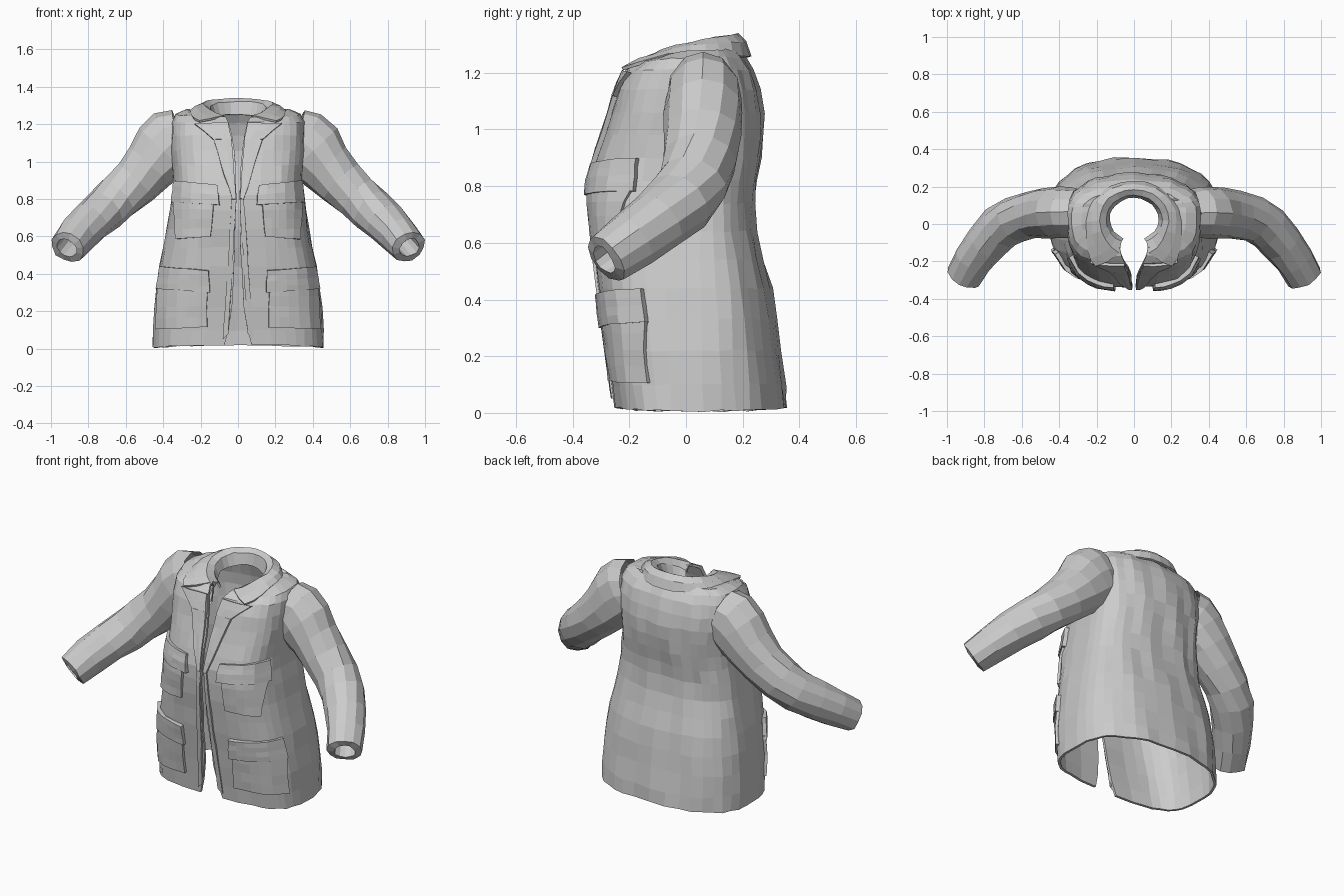
import bpy, bmesh, math, random
from mathutils import Vector

random.seed(4)
cube = bpy.data.objects.get("Cube")
if cube:
    bpy.data.objects.remove(cube, do_unlink=True)

cloth = bpy.data.materials.new("grey_cloth")
cloth.use_nodes = True
GREY = (0.6, 0.6, 0.6, 1)
cloth.diffuse_color = GREY
cloth.node_tree.nodes["Principled BSDF"].inputs["Base Color"].default_value = GREY


def loft(name, rows, closed=False, thick=0.0, offset=-1, jitter=0.0):
    """Skin a list of equal-length point rows; optional thickness and creases."""
    bm = bmesh.new()
    grid = [[bm.verts.new(Vector(p) + Vector([random.uniform(-jitter, jitter) for _ in range(3)]))
             for p in row] for row in rows]
    n = len(rows[0])
    for a, b in zip(grid, grid[1:]):
        for i in range(n if closed else n - 1):
            j = (i + 1) % n
            bm.faces.new((a[i], a[j], b[j], b[i]))
    mesh = bpy.data.meshes.new(name)
    bm.to_mesh(mesh)
    bm.free()
    mesh.materials.append(cloth)
    ob = bpy.data.objects.new(name, mesh)
    bpy.context.collection.objects.link(ob)
    if thick:
        mod = ob.modifiers.new("thickness", 'SOLIDIFY')
        mod.thickness, mod.offset = thick, offset
    return ob


# Torso sections: z, half width, front y, back y, half opening
SECTIONS = [
    (.02, .455, -.25, .355, .075), (.10, .455, -.262, .347, .05), (.22, .45, -.278, .333, .028),
    (.33, .437, -.292, .32, .022), (.44, .42, -.308, .30, .018), (.54, .40, -.32, .272, .014),
    (.64, .38, -.33, .25, .012), (.74, .365, -.34, .24, .01), (.82, .352, -.336, .25, .01),
    (.90, .345, -.315, .262, .012), (.98, .35, -.288, .27, .016), (1.06, .358, -.262, .272, .022),
    (1.14, .36, -.24, .26, .034), (1.21, .355, -.21, .235, .052), (1.255, .335, -.17, .205, .07),
    (1.282, .28, -.13, .18, .075), (1.27, .17, -.11, .16, .075)]
MID, FRONT, BACK = .05, 3.4, 2.4


def section(z):
    for a, b in zip(SECTIONS, SECTIONS[1:]):
        if a[0] <= z <= b[0]:
            f = (z - a[0]) / (b[0] - a[0])
            return [u + (v - u) * f for u, v in zip(a, b)]
    return SECTIONS[0]


def front(x, z, lift=0.0):
    """Point on the front of the torso, lifted off the cloth."""
    _, w, yf, _, _ = section(z)
    x = min(x, w * .985)
    depth = (1 - (x / w) ** FRONT) ** (1 / FRONT)
    out = Vector(((x / w) ** (FRONT - 1) / w, -depth ** (FRONT - 1) / (MID - yf), 0)).normalized()
    return Vector((x, MID - (MID - yf) * depth, z)) + out * lift


# Torso: an open shell running from one front edge round the back to the other
rows = []
for k, (z, w, yf, yb, gap) in enumerate(SECTIONS):
    start = math.asin((gap / w) ** (FRONT / 2))
    # The hem dips at the sides and the neckline drops at the front
    neck_drop = .018 * max(0, k - len(SECTIONS) + 4)
    row = []
    for i in range(37):
        a = start + (math.tau - 2 * start) * i / 36
        s, c = math.sin(a), math.cos(a)
        power, reach = (FRONT, MID - yf) if c > 0 else (BACK, yb - MID)
        x = math.copysign(abs(s) ** (2 / power), s) * w
        y = MID - math.copysign(abs(c) ** (2 / power), c) * reach
        fold = .006 * math.sin(i * 2.1 + k * .6) if c < 0 else 0
        row.append((x, y + fold * abs(c),
                    z - (.014 * s * s if k == 0 else 0) - neck_drop * max(0, c)))
    rows.append(row)
loft("jacket_body", rows, thick=.014, jitter=.004)

# Sleeve path: centre, half depth, half height
SLEEVE = [((.31, .06, 1.115), .13, .165), ((.345, .062, 1.105), .138, .18),
          ((.40, .062, 1.055), .14, .178), ((.47, .06, .975), .136, .15),
          ((.55, .05, .89), .128, .133), ((.64, .024, .808), .125, .125),
          ((.715, -.02, .742), .121, .12), ((.79, -.10, .675), .114, .112),
          ((.858, -.19, .607), .106, .104), ((.912, -.282, .543), .097, .093)]


def sleeve(side, name):
    pts = [Vector((p[0] * side, p[1], p[2])) for p, _, _ in SLEEVE]
    rings = []
    for k, p in enumerate(pts):
        t = (pts[min(k + 1, len(pts) - 1)] - pts[max(k - 1, 0)]).normalized()
        u = t.cross(Vector((0, 0, 1))).normalized()
        v = u.cross(t)
        d, h = SLEEVE[k][1:]
        rings.append([p + u * d * math.cos(a) + v * h * math.sin(a)
                      for a in [math.tau * i / 12 for i in range(12)]])
    # Turned-in cuff
    end, axis = pts[-1], (pts[-1] - pts[-2]).normalized()
    lip = [end + (q - end) * .6 + axis * .008 for q in rings[-1]]
    rings += [lip, [q - axis * .12 for q in lip]]
    loft(name, rings, closed=True, jitter=.004)


def patch(name, corners, lift, cols=5, steps=4):
    """Cloth plate on both fronts; corners are (x, z): top in, top out, low out, low in."""
    a, b, c, d = [Vector(p) for p in corners]
    for side, word in ((1, "left"), (-1, "right")):
        rows = []
        for r in range(steps + 1):
            p, q = a.lerp(d, r / steps), b.lerp(c, r / steps)
            line = [front(*p.lerp(q, i / cols), lift) for i in range(cols + 1)]
            rows.append([(v.x * side, v.y, v.z) for v in line])
        loft(word + "_" + name, rows, thick=lift + .004, offset=side, jitter=.002)


for side, word in ((1, "left"), (-1, "right")):
    sleeve(side, word + "_sleeve")

# Pockets with overhanging flaps
patch("chest_pocket", [(.13, .79), (.335, .80), (.325, .585), (.145, .60)], .014)
patch("chest_flap", [(.11, .875), (.325, .90), (.338, .785), (.10, .77)], .022)
patch("hip_pocket", [(.165, .34), (.418, .34), (.432, .105), (.165, .115)], .014)
patch("hip_flap", [(.155, .415), (.40, .44), (.42, .32), (.15, .30)], .022)

# Front facings and notched lapels
patch("placket", [(.010, .80), (.032, .80), (.08, .05), (.05, .08)], .009, 2, 8)
patch("lapel_lower", [(.034, 1.12), (.13, 1.12), (.032, .80), (.010, .80)], .016, 3, 5)
patch("lapel_upper", [(.052, 1.21), (.23, 1.205), (.13, 1.12), (.034, 1.12)], .016, 3, 2)

# Turned-down collar: inner stand, crest and outer fall, flaring to points at the front
collar = []
for i in range(21):
    a = math.radians(26 + 308 * i / 20)
    s, c = math.sin(a), -math.cos(a)
    fore, back = max(0, -c) ** 2, max(0, c)
    drop = .03 * (1 - c) + .045 * fore
    flare = math.copysign(.12 * fore, s)
    collar.append([
        (.135 * s, .025 + .12 * c, 1.25 - drop * .6),
        (.155 * s, .025 + .135 * c, 1.318 - drop),
        (.185 * s, .025 + (.16 if c > 0 else .20) * c, 1.335 - drop),
        (.225 * s + flare * .5, .025 + (.185 if c > 0 else .25) * c, 1.322 - drop - .015 * back),
        (.25 * s + flare, .025 + (.20 if c > 0 else .275) * c, 1.305 - drop - .05 * back)])
loft("collar", collar, thick=.012, offset=0, jitter=.003)
